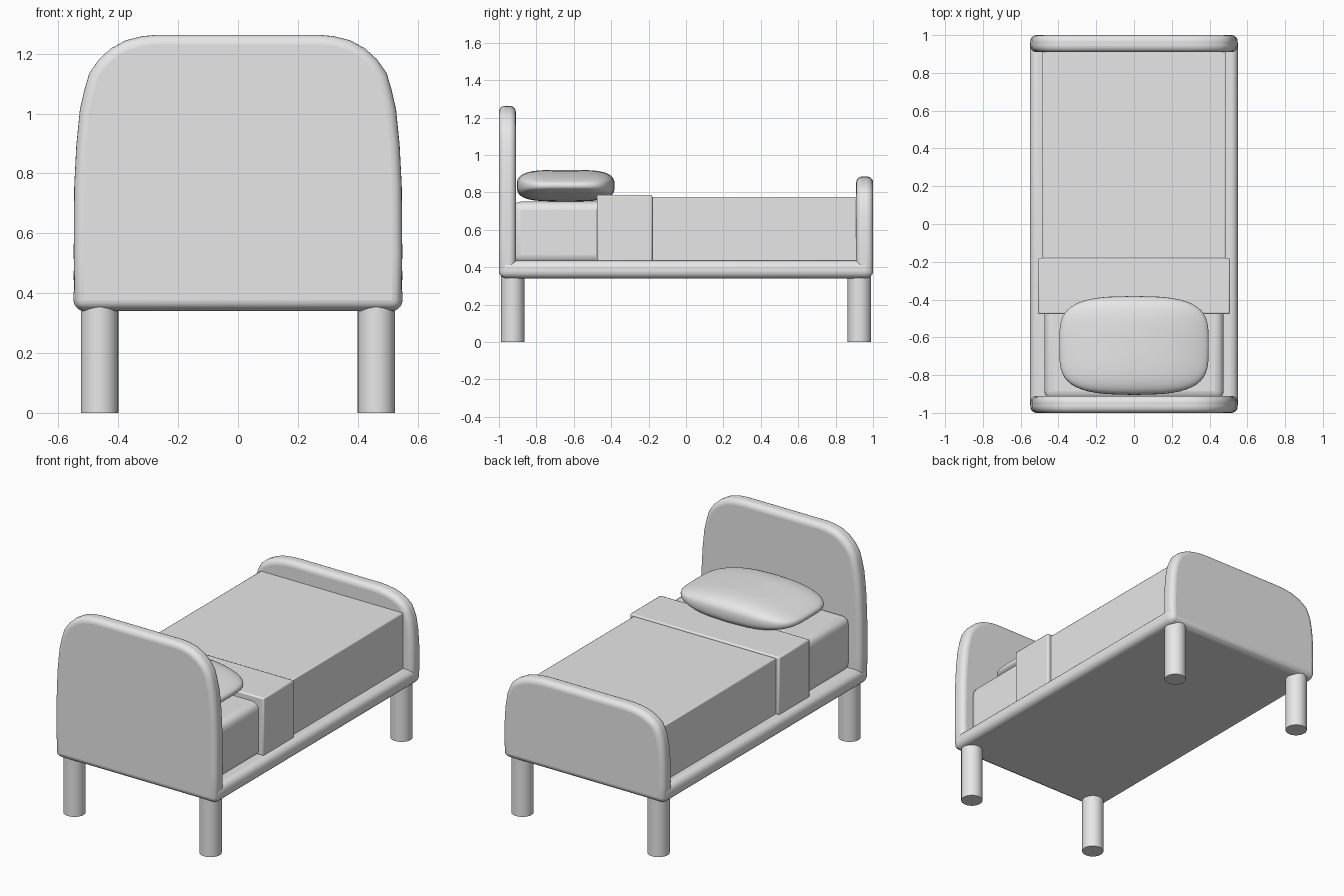
import bpy, bmesh, math
from mathutils import Vector

cube = bpy.data.objects.get("Cube")
if cube:
    bpy.data.objects.remove(cube, do_unlink=True)

grey = bpy.data.materials.new("plain_grey")
grey.use_nodes = True
grey.diffuse_color = (0.8, 0.8, 0.8, 1)
grey.node_tree.nodes["Principled BSDF"].inputs["Base Color"].default_value = (0.8, 0.8, 0.8, 1)


def finish(name, bm, bevel=0, segments=4, angle=35):
    """Turn a bmesh into a named, bevelled and smooth-shaded object."""
    bmesh.ops.recalc_face_normals(bm, faces=bm.faces)
    mesh = bpy.data.meshes.new(name)
    bm.to_mesh(mesh)
    bm.free()
    mesh.materials.append(grey)
    obj = bpy.data.objects.new(name, mesh)
    bpy.context.collection.objects.link(obj)
    if bevel:
        mod = obj.modifiers.new("round_edges", "BEVEL")
        mod.width, mod.segments = bevel, segments
        mod.limit_method, mod.angle_limit = "ANGLE", math.radians(50)
    bpy.ops.object.select_all(action="DESELECT")
    obj.select_set(True)
    bpy.context.view_layer.objects.active = obj
    bpy.ops.object.shade_smooth_by_angle(angle=math.radians(angle))
    return obj


def box(name, half_width, y0, y1, z0, z1, bevel=0, segments=4):
    bm = bmesh.new()
    bmesh.ops.create_cube(bm, size=1)
    for v in bm.verts:
        v.co = Vector((v.co.x * 2 * half_width,
                       (y0 + y1) / 2 + v.co.y * (y1 - y0),
                       (z0 + z1) / 2 + v.co.z * (z1 - z0)))
    return finish(name, bm, bevel, segments)


def board(name, y0, y1, top):
    """Upright panel with large soft upper corners."""
    base = 0.345
    side = [(0.545, 0), (0.549, 0.2), (0.547, 0.45), (0.54, 0.6), (0.528, 0.73),
            (0.513, 0.8), (0.497, 0.86), (0.465, 0.91), (0.425, 0.95),
            (0.375, 0.98), (0.32, 0.995), (0.27, 1)]
    half = [(x, base + t * (top - base)) for x, t in side]
    outline = half + [(-x, z) for x, z in reversed(half)]
    bm = bmesh.new()
    face = bm.faces.new([bm.verts.new((x, y0, z)) for x, z in outline])
    grown = bmesh.ops.extrude_face_region(bm, geom=[face])["geom"]
    bmesh.ops.translate(bm, vec=(0, y1 - y0, 0),
                        verts=[g for g in grown if isinstance(g, bmesh.types.BMVert)])
    return finish(name, bm, 0.032, 5)


# Frame, headboard and footboard
box("bed_frame", 0.55, -0.995, 0.995, 0.34, 0.435, 0.038, 5)
board("headboard", -1.0, -0.91, 1.263)
board("footboard", 0.91, 1.0, 0.885)

# Mattress and bedding
box("mattress", 0.475, -0.93, -0.2, 0.42, 0.75, 0.045)
box("blanket", 0.485, -0.2, 0.93, 0.42, 0.775, 0.006, 2)
box("folded_sheet", 0.508, -0.477, -0.18, 0.43, 0.786, 0.008, 2)


# Pillow: a plump rounded rectangle that thins towards its left and right ends
def power(value, exponent):
    return math.copysign(abs(value) ** exponent, value)


bm = bmesh.new()
bmesh.ops.create_uvsphere(bm, u_segments=48, v_segments=24, radius=1)
for v in bm.verts:
    around = math.atan2(v.co.y, v.co.x)
    rise = math.asin(max(-1, min(1, v.co.z)))
    out = power(math.cos(rise), 0.5)
    x = out * power(math.cos(around), 0.5)
    y = out * power(math.sin(around), 0.5)
    z = power(math.sin(rise), 0.7) * (1 - 0.55 * x * x)
    v.co = (0.395 * x, -0.643 + (0.262 - 0.025 * x * x) * y, 0.836 + 0.084 * z)
finish("pillow", bm, angle=80)

# Legs
for side, x in (("left", 0.4625), ("right", -0.4625)):
    for end, y in (("head", -0.927), ("foot", 0.927)):
        bm = bmesh.new()
        bmesh.ops.create_cone(bm, cap_ends=True, segments=32, radius1=0.0625,
                              radius2=0.0625, depth=0.37)
        bmesh.ops.translate(bm, vec=(x, y, 0.185), verts=bm.verts)
        finish(f"{end}_{side}_leg", bm)
